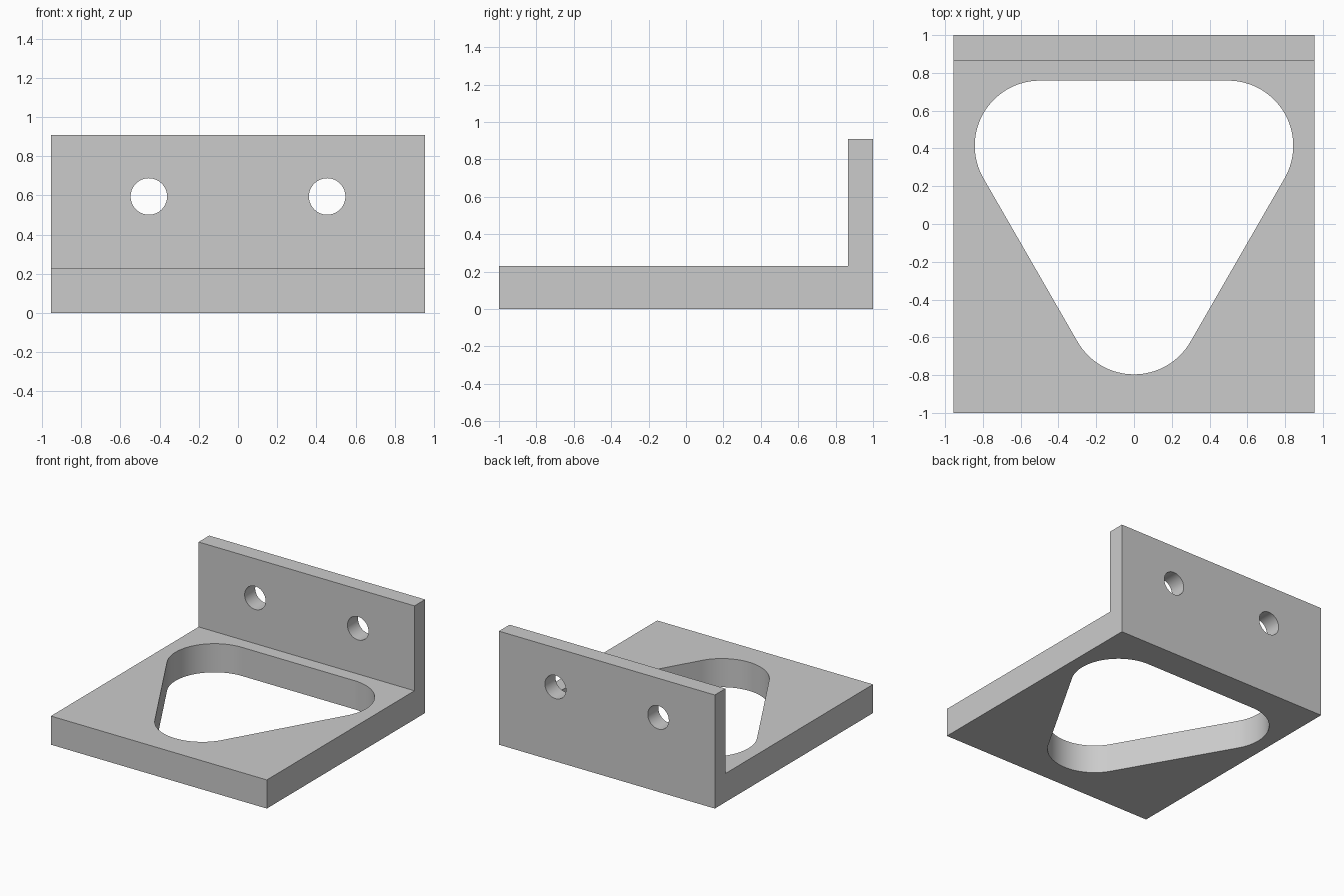
import bpy, bmesh
from math import cos, sin, radians
from mathutils import Vector

cube = bpy.data.objects.get("Cube")
if cube:
    bpy.data.objects.remove(cube, do_unlink=True)

HALF_W, DEPTH, HEIGHT = 0.955, 1.0, 0.908
BASE_T, WALL_Y = 0.229, 0.866

grey = bpy.data.materials.new("light_grey")
grey.use_nodes = True
grey.diffuse_color = (0.6, 0.6, 0.6, 1)
grey.node_tree.nodes["Principled BSDF"].inputs["Base Color"].default_value = grey.diffuse_color


def prism(name, outline, direction):
    """Extrude a closed outline of 3D points along a direction."""
    bm = bmesh.new()
    face = bm.faces.new([bm.verts.new(p) for p in outline])
    result = bmesh.ops.extrude_face_region(bm, geom=[face], use_keep_orig=True)
    moved = [g for g in result["geom"] if isinstance(g, bmesh.types.BMVert)]
    bmesh.ops.translate(bm, verts=moved, vec=Vector(direction))
    bmesh.ops.recalc_face_normals(bm, faces=bm.faces)
    mesh = bpy.data.meshes.new(name)
    bm.to_mesh(mesh)
    bm.free()
    mesh.materials.append(grey)
    obj = bpy.data.objects.new(name, mesh)
    bpy.context.collection.objects.link(obj)
    return obj


def arc(cx, cy, r, start, sweep, steps):
    angles = [radians(start + sweep * i / steps) for i in range(steps + 1)]
    return [(cx + r * cos(a), cy + r * sin(a)) for a in angles]


# L-shaped bracket: base plate with upright back wall
profile = [(-DEPTH, 0), (DEPTH, 0), (DEPTH, HEIGHT), (WALL_Y, HEIGHT),
           (WALL_Y, BASE_T), (-DEPTH, BASE_T)]
bracket = prism("bracket", [(-HALF_W, y, z) for y, z in profile], (2 * HALF_W, 0, 0))

# Rounded triangular opening in the base plate
R, CX, CY, TIP_Y = 0.345, 0.498, 0.414, -0.451
outline = (arc(CX, CY, R, -30, 120, 32) + arc(-CX, CY, R, 90, 120, 32)
           + arc(0, TIP_Y, R, 210, 120, 32))
cutters = [prism("base_opening_cutter", [(x, y, -0.1) for x, y in outline],
                 (0, 0, BASE_T + 0.2))]

# Two round mounting holes through the wall
for side, x in (("left", 0.455), ("right", -0.455)):
    ring = arc(x, 0.595, 0.093, 0, 360, 64)[:-1]
    cutters.append(prism(side + "_hole_cutter", [(px, WALL_Y - 0.1, pz) for px, pz in ring],
                         (0, 0.4, 0)))

for cutter in cutters:
    mod = bracket.modifiers.new(cutter.name, 'BOOLEAN')
    mod.operation = 'DIFFERENCE'
    mod.solver = 'EXACT'
    mod.object = cutter

# Apply the cuts, then remove the cutters
bpy.ops.object.select_all(action='DESELECT')
bpy.context.view_layer.objects.active = bracket
bracket.select_set(True)
for cutter in cutters:
    bpy.ops.object.modifier_apply(modifier=cutter.name)
for cutter in cutters:
    bpy.data.objects.remove(cutter, do_unlink=True)
bpy.ops.object.shade_smooth_by_angle(angle=radians(25))
